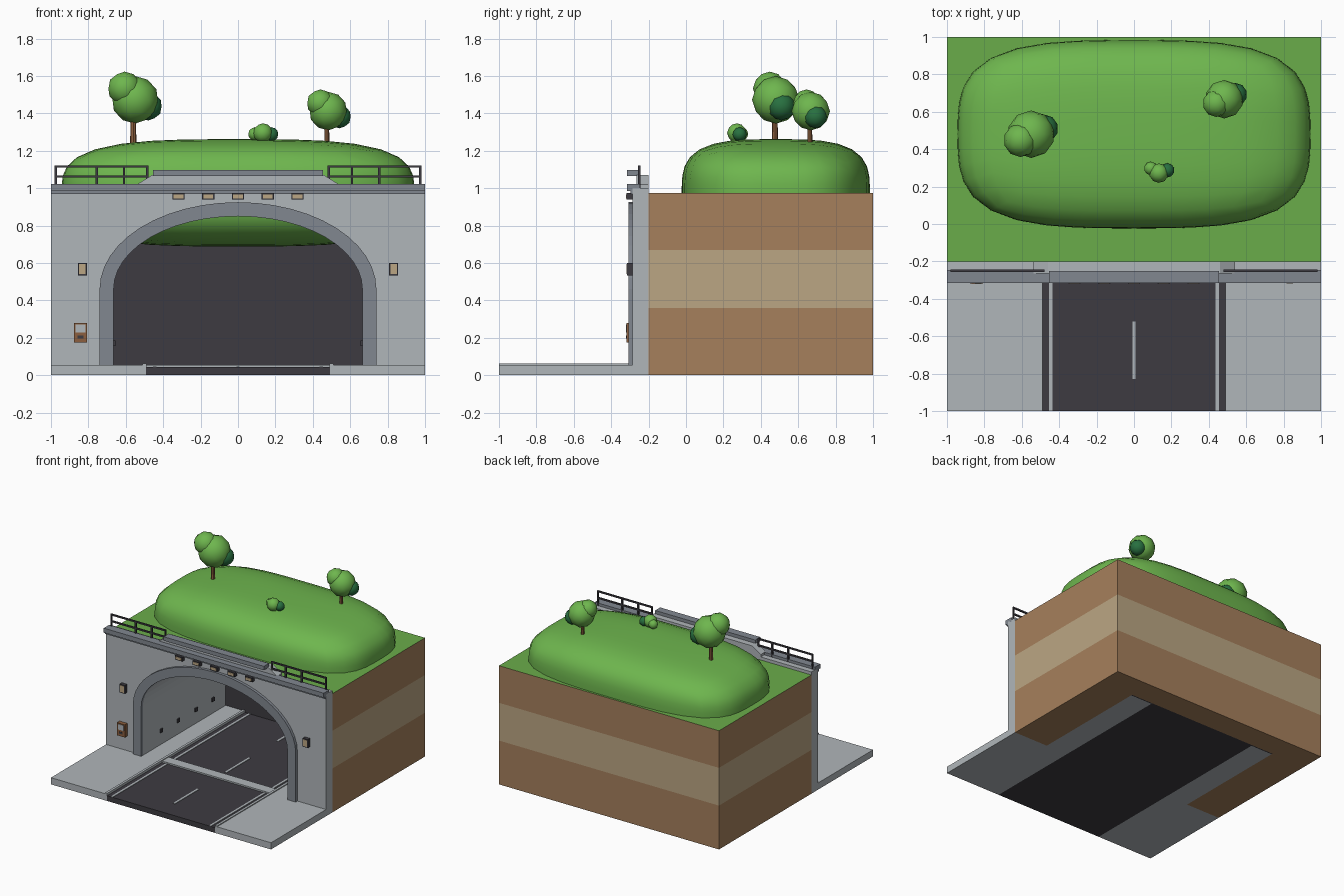
import bpy, bmesh, math
from mathutils import Vector

if "Cube" in bpy.data.objects:
    bpy.data.objects.remove(bpy.data.objects["Cube"])


def srgb(r, g, b):
    f = lambda c: c / 12.92 if c <= 0.04045 else ((c + 0.055) / 1.055) ** 2.4
    return (f(r / 255), f(g / 255), f(b / 255), 1)


def mat(name, *rgb):
    m = bpy.data.materials.new(name)
    m.diffuse_color = srgb(*rgb)
    m.use_nodes = True
    m.node_tree.nodes["Principled BSDF"].inputs["Base Color"].default_value = m.diffuse_color
    return m


CONCRETE = mat("light_concrete", 176, 182, 186)
TRIM = mat("grey_trim", 129, 135, 144)
ASPHALT = mat("dark_asphalt", 61, 59, 65)
SOIL = mat("brown_soil", 166, 128, 92)
SAND = mat("tan_sand", 187, 166, 131)
GRASS = mat("grass_green", 106, 172, 74)
LEAF = mat("leaf_green", 110, 182, 78)
PINE = mat("dark_green", 40, 112, 64)
BARK = mat("bark_brown", 140, 95, 62)


def finish(bm, name, *mats):
    bmesh.ops.recalc_face_normals(bm, faces=bm.faces[:])
    me = bpy.data.meshes.new(name)
    bm.to_mesh(me)
    bm.free()
    for m in mats:
        me.materials.append(m)
    ob = bpy.data.objects.new(name, me)
    bpy.context.collection.objects.link(ob)
    return ob


def add_box(bm, x0, x1, y0, y1, z0, z1):
    geo = bmesh.ops.create_cube(bm, size=1)
    for v in geo["verts"]:
        v.co = ((x0 + x1) / 2 + v.co.x * (x1 - x0),
                (y0 + y1) / 2 + v.co.y * (y1 - y0),
                (z0 + z1) / 2 + v.co.z * (z1 - z0))


def boxes(name, m, *dims, mirror=False):
    bm = bmesh.new()
    for d in dims:
        add_box(bm, *d)
        if mirror:
            add_box(bm, -d[1], -d[0], *d[2:])
    return finish(bm, name, m)


def prism_mesh(profile, y0, y1):
    """Extrude an x-z outline along y."""
    bm = bmesh.new()
    a = [bm.verts.new((x, y0, z)) for x, z in profile]
    b = [bm.verts.new((x, y1, z)) for x, z in profile]
    bm.faces.new(a)
    bm.faces.new(b[::-1])
    n = len(a)
    for i in range(n):
        j = (i + 1) % n
        bm.faces.new((a[i], b[i], b[j], a[j]))
    return bm


SPRING = 0.46


def arch(rx, top, base, n=24):
    """Arch outline from right foot over the crown to left foot."""
    pts = [(rx, base)]
    for i in range(n + 1):
        t = math.pi * i / n
        pts.append((rx * math.cos(t), SPRING + (top - SPRING) * math.sin(t)))
    return pts + [(-rx, base)]


def frame(w, top, base):
    return [(-w, base), (-w, top), (w, top), (w, base)]


# Ground block with a bored tunnel, banded by height
bm = prism_mesh(frame(1, 0.975, 0) + arch(0.69, 0.87, 0), -0.2, 0.8)
add_box(bm, -1, 1, 0.8, 1, 0, 0.975)
for z in (0.36, 0.67):
    bmesh.ops.bisect_plane(bm, geom=bm.verts[:] + bm.edges[:] + bm.faces[:],
                           plane_co=(0, 0, z), plane_no=(0, 0, 1))
bmesh.ops.recalc_face_normals(bm, faces=bm.faces[:])
for f in bm.faces:
    z = f.calc_center_median().z
    if f.normal.z > 0.9 and z > 0.97:
        f.material_index = 2
    elif 0.36 < z < 0.67:
        f.material_index = 1
finish(bm, "ground_block", SOIL, SAND, GRASS)

# Tunnel lining and dark end wall
finish(prism_mesh(arch(0.69, 0.87, 0.0) + arch(0.665, 0.85, 0.0)[::-1], -0.2, 0.79),
       "tunnel_lining", CONCRETE)
finish(prism_mesh(arch(0.69, 0.87, 0.0), 0.79, 0.8), "tunnel_end", ASPHALT)
boxes("tunnel_markers", ASPHALT,
      *[(0.655, 0.665, y - 0.015, y + 0.015, 0.155, 0.185) for y in (-0.05, 0.17, 0.4, 0.62)],
      mirror=True)

# Portal wall and raised arch ring
finish(prism_mesh(frame(1, 1.0, 0) + arch(0.665, 0.85, 0), -0.285, -0.2), "portal_wall", CONCRETE)
finish(prism_mesh(arch(0.74, 0.925, 0.05) + arch(0.665, 0.85, 0.05)[::-1], -0.308, -0.284),
       "arch_ring", TRIM)
boxes("threshold", CONCRETE, (-0.665, 0.665, -0.285, -0.2, 0.03, 0.055))

# Cornice, central parapet and its cap
boxes("cornice", TRIM, (-1, 1, -0.315, -0.245, 0.985, 1.022), (-1, 1, -0.298, -0.28, 0.968, 0.985))
finish(prism_mesh([(-0.54, 1.0), (-0.54, 1.02), (-0.46, 1.07), (0.46, 1.07), (0.54, 1.02), (0.54, 1.0)],
                  -0.265, -0.2), "parapet", CONCRETE)
boxes("parapet_cap", TRIM, (-0.455, 0.455, -0.315, -0.25, 1.065, 1.097))

# Railings
R = 0.006
boxes("railings", ASPHALT,
      *[(x - R, x + R, -0.256, -0.244, 1.0, 1.122) for x in (0.485, 0.61, 0.755, 0.975)],
      *[(0.48, 0.98, -0.256, -0.244, z - R, z + R) for z in (1.062, 1.116)], mirror=True)

# Road, pavements, kerbs and markings
boxes("road", ASPHALT, (-0.492, 0.492, -1, 0.79, 0, 0.043))
boxes("pavement", CONCRETE, (0.492, 1, -1, -0.285, 0, 0.055),
      (0.492, 0.69, -0.285, 0.79, 0, 0.055), mirror=True)
boxes("kerbs", CONCRETE, (0.49, 0.51, -1, 0.79, 0.04, 0.062), mirror=True)
boxes("edge_lines", CONCRETE, (0.437, 0.455, -1, 0.79, 0.042, 0.047), mirror=True)
boxes("centre_dashes", CONCRETE,
      *[(-0.009, 0.009, y0, y1, 0.042, 0.047) for y0, y1 in ((-0.83, -0.52), (-0.16, 0.15), (0.51, 0.79))])


# Lamps: dark housing with a tan lens
def lamps(name, centres, w, h, depth):
    boxes(name + "_housing", ASPHALT,
          *[(x - w, x + w, -0.285 - depth, -0.28, z - h, z + h) for x, z in centres])
    boxes(name + "_lens", SAND,
          *[(x - w + 0.007, x + w - 0.007, -0.288 - depth, -0.284 - depth, z - h + 0.007, z + h - 0.007)
            for x, z in centres])


lamps("arch_lamp", [(i * 0.159, 0.956) for i in range(-2, 3)], 0.033, 0.017, 0.033)
lamps("side_lamp", [(-0.832, 0.567), (0.832, 0.567)], 0.024, 0.034, 0.03)

# Emergency call box
boxes("call_box", BARK, (-0.877, -0.806, -0.318, -0.28, 0.176, 0.28))
boxes("call_box_panel", CONCRETE, (-0.868, -0.815, -0.321, -0.317, 0.228, 0.272))
boxes("call_box_slot", ASPHALT, (-0.858, -0.825, -0.321, -0.317, 0.196, 0.212))

# Rounded grassy mound
bm = bmesh.new()
bmesh.ops.create_cube(bm, size=2)
bmesh.ops.subdivide_edges(bm, edges=bm.edges[:], cuts=9, use_grid_fill=True)
P = 3.3
for v in bm.verts:
    d = Vector([math.tan(c * math.pi / 4) for c in v.co])
    d /= sum(abs(c) ** P for c in d) ** (1 / P)
    v.co = (d.x * 0.943, 0.48 + d.y * 0.503, 0.975 + d.z * 0.287)
for f in bm.faces:
    f.smooth = True
finish(bm, "mound", LEAF)


# Trees and bush
def ball(name, m, x, y, z, r):
    bm = bmesh.new()
    bmesh.ops.create_icosphere(bm, subdivisions=2, radius=r)
    bmesh.ops.translate(bm, verts=bm.verts[:], vec=(x, y, z))
    for f in bm.faces:
        f.smooth = True
    finish(bm, name, m)


def trunk(name, x, y, z0, z1, r):
    bm = bmesh.new()
    bmesh.ops.create_cone(bm, cap_ends=True, segments=8, radius1=r, radius2=r * 0.85, depth=z1 - z0)
    bmesh.ops.translate(bm, verts=bm.verts[:], vec=(x, y, (z0 + z1) / 2))
    finish(bm, name, BARK)


trunk("left_trunk", -0.56, 0.475, 1.2, 1.42, 0.017)
ball("left_crown", LEAF, -0.55, 0.48, 1.472, 0.127)
ball("left_crown_top", LEAF, -0.607, 0.448, 1.533, 0.09)
ball("left_crown_shade", PINE, -0.48, 0.51, 1.437, 0.075)
trunk("right_trunk", 0.475, 0.662, 1.2, 1.38, 0.014)
ball("right_crown", LEAF, 0.482, 0.667, 1.412, 0.103)
ball("right_crown_top", LEAF, 0.44, 0.645, 1.455, 0.073)
ball("right_crown_shade", PINE, 0.543, 0.692, 1.382, 0.062)
ball("bush", LEAF, 0.133, 0.272, 1.295, 0.052)
ball("bush_side", LEAF, 0.09, 0.297, 1.29, 0.036)
ball("bush_shade", PINE, 0.178, 0.287, 1.288, 0.038)
